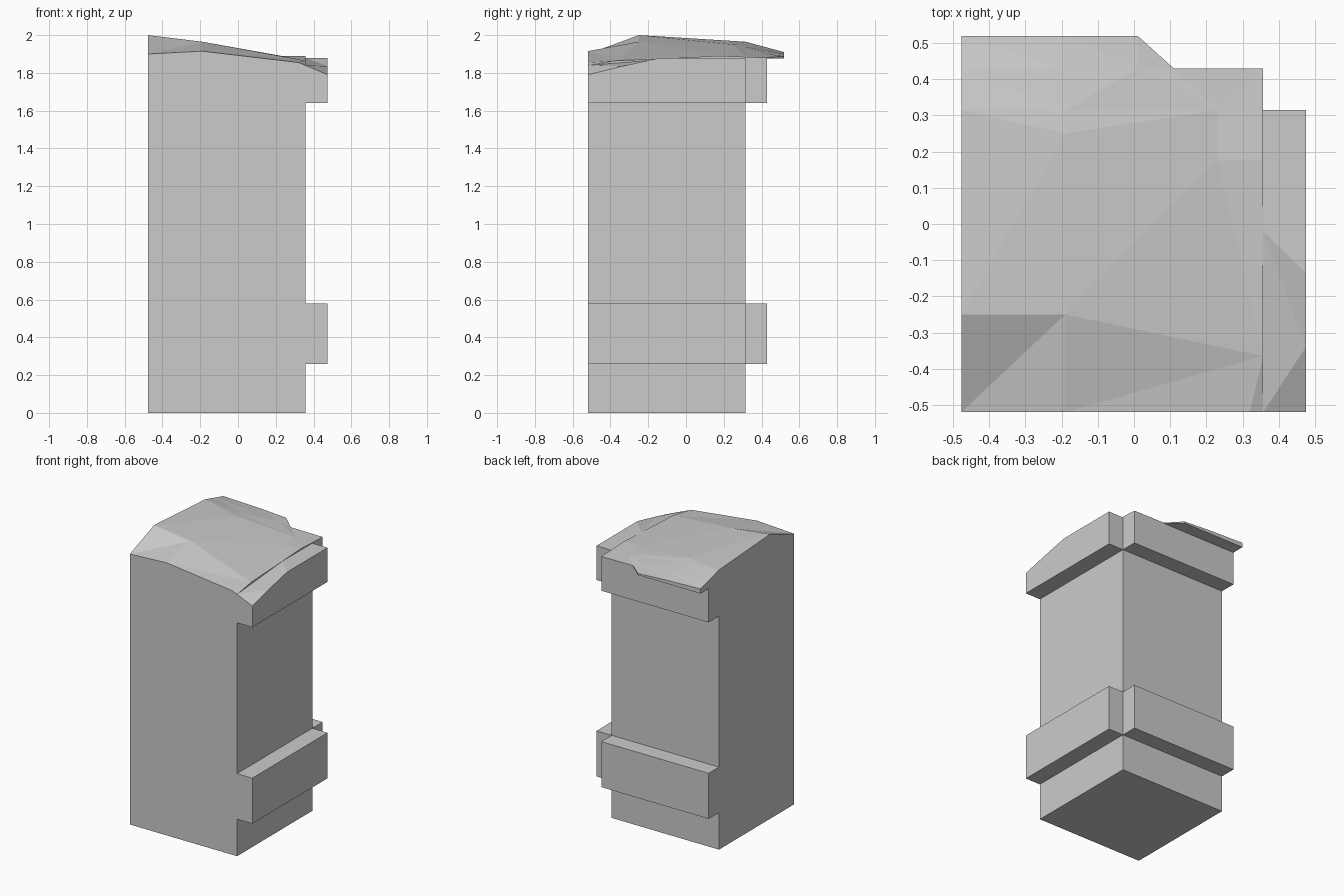
import bpy
import bmesh

cube = bpy.data.objects.get("Cube")
if cube:
    bpy.data.objects.remove(cube)

stone = bpy.data.materials.new("grey stone")
stone.use_nodes = True
colour = (0.6, 0.6, 0.6, 1)
stone.diffuse_color = colour
stone.node_tree.nodes["Principled BSDF"].inputs["Base Color"].default_value = colour

LEFT, RIGHT, OUTER = -0.477, 0.357, 0.475
FRONT, BACK, BAND, LIP = -0.52, 0.315, 0.43, 0.52
MID = -0.19
BAND_TOP = 1.88


def bridge(bm, row_a, row_b):
    """Fill between two rows of vertices with triangles, taking the shorter diagonal."""
    i = j = 0
    while i < len(row_a) - 1 or j < len(row_b) - 1:
        if j == len(row_b) - 1:
            step_a = True
        elif i == len(row_a) - 1:
            step_a = False
        else:
            step_a = ((row_a[i + 1].co - row_b[j].co).length
                      < (row_a[i].co - row_b[j + 1].co).length)
        if step_a:
            bm.faces.new((row_a[i], row_a[i + 1], row_b[j]))
            i += 1
        else:
            bm.faces.new((row_a[i], row_b[j + 1], row_b[j]))
            j += 1


def rough_block(name, rows, floor):
    """Solid with a faceted top surface, vertical walls and a flat floor."""
    bm = bmesh.new()
    lines = [[bm.verts.new(p) for p in row] for row in rows]
    for a, b in zip(lines, lines[1:]):
        bridge(bm, a, b)
    bmesh.ops.remove_doubles(bm, verts=bm.verts[:], dist=0.0001)
    made = bmesh.ops.extrude_face_region(bm, geom=bm.faces[:], use_keep_orig=True)
    for item in made["geom"]:
        if isinstance(item, bmesh.types.BMVert):
            item.co.z = floor
    bmesh.ops.recalc_face_normals(bm, faces=bm.faces[:])
    # merge the flat wall and floor pieces into clean faces
    bmesh.ops.dissolve_limit(bm, angle_limit=0.005, verts=bm.verts[:], edges=bm.edges[:])
    mesh = bpy.data.meshes.new(name)
    bm.to_mesh(mesh)
    bm.free()
    mesh.materials.append(stone)
    obj = bpy.data.objects.new(name, mesh)
    bpy.context.collection.objects.link(obj)
    return obj


def plain_block(name, x0, x1, y0, y1, floor, top):
    return rough_block(name, [[(x0, y, top), (x1, y, top)] for y in (y0, y1)], floor)


# Column with its weathered, domed top
back_row = [(LEFT, BACK, 1.965), (MID, BACK, 1.938), (0.23, BACK, 1.885), (RIGHT, BACK, 1.885)]
rough_block("column", [
    [(LEFT, FRONT, 1.9), (MID, FRONT, 1.915), (0.32, FRONT, 1.855), (RIGHT, FRONT, 1.84)],
    [(LEFT, -0.25, 2), (MID, -0.25, 1.965), (RIGHT, -0.365, 1.865)],
    [(LEFT, BACK, 1.965), (MID, 0.25, 1.95), (0.23, 0.175, 1.89), (RIGHT, 0.175, 1.89)],
    back_row,
], 0)

# Upper bands follow the worn top
lip_row = [(LEFT, BAND, 1.934), (MID, BAND, 1.917), (0.01, BAND, 1.9), (0.11, BAND, 1.882)]
rough_block("upper_back_band", [back_row, lip_row + [(RIGHT, BAND, BAND_TOP)]], 1.64)
rough_block("upper_side_band", [
    [(RIGHT, FRONT, 1.84), (RIGHT, -0.02, BAND_TOP), (RIGHT, BACK, BAND_TOP)],
    [(OUTER, FRONT, 1.79), (OUTER, -0.34, 1.835), (OUTER, -0.135, BAND_TOP),
     (OUTER, BACK, BAND_TOP)],
], 1.64)

# Thin lip overhanging the back
rough_block("back_lip", [
    lip_row,
    [(LEFT, LIP, 1.91), (MID, LIP, 1.9), (0.01, LIP, 1.888)],
], 1.877)

# Lower bands
plain_block("lower_back_band", LEFT, RIGHT, BACK, BAND, 0.26, 0.58)
plain_block("lower_side_band", RIGHT, OUTER, FRONT, BACK, 0.26, 0.58)
